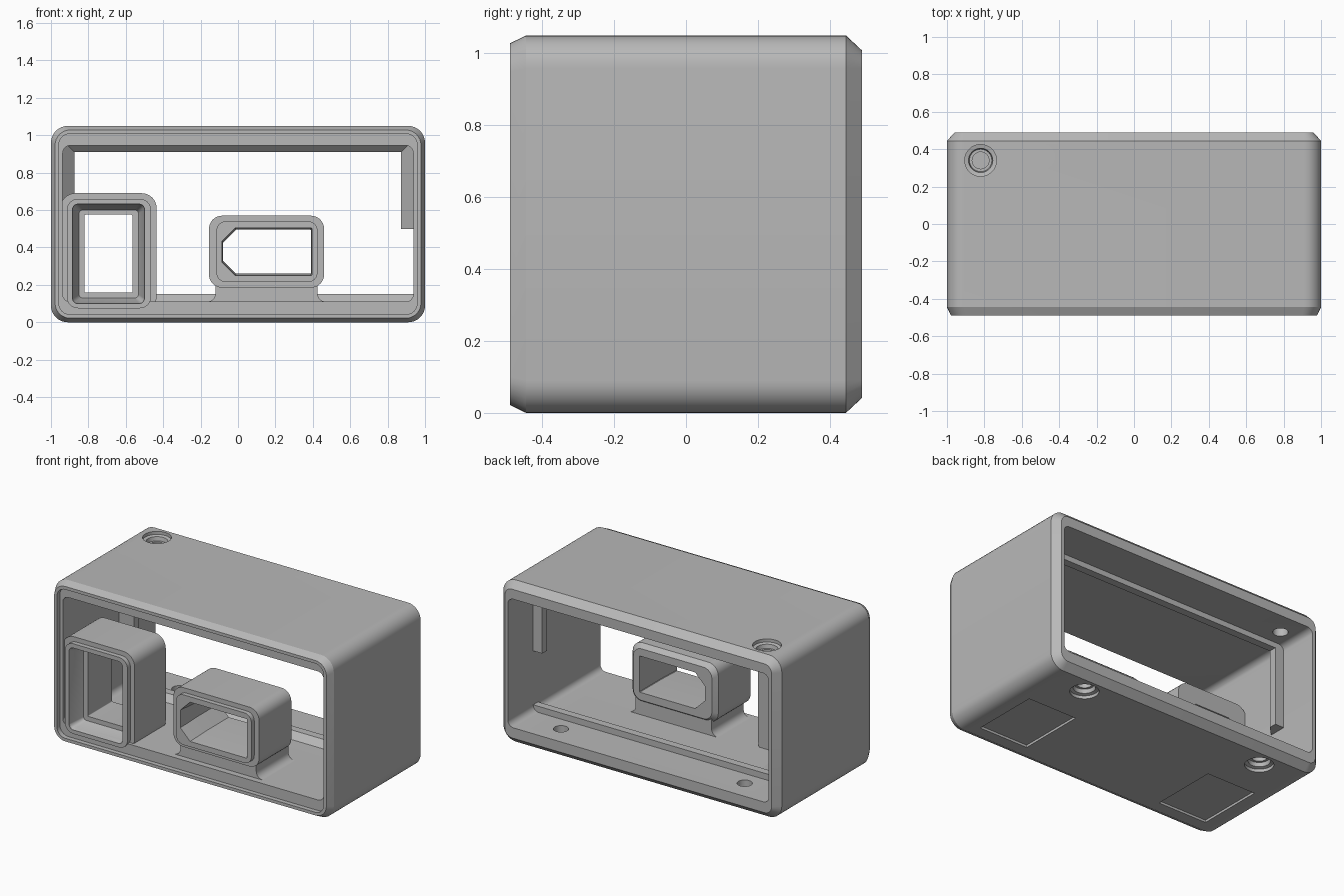
import bpy, bmesh, math
from mathutils import Vector

if "Cube" in bpy.data.objects:
    bpy.data.objects.remove(bpy.data.objects["Cube"], do_unlink=True)

grey = bpy.data.materials.new("plain grey")
grey.use_nodes = True
grey.diffuse_color = (0.48, 0.48, 0.48, 1)
grey.node_tree.nodes["Principled BSDF"].inputs["Base Color"].default_value = grey.diffuse_color


def loft(name, rings):
    """Closed solid through rings of equal point count."""
    bm = bmesh.new()
    loops = [[bm.verts.new(p) for p in ring] for ring in rings]
    n = len(loops[0])
    for a, b in zip(loops, loops[1:]):
        for i in range(n):
            j = (i + 1) % n
            bm.faces.new((a[i], a[j], b[j], b[i]))
    bm.faces.new(loops[0])
    bm.faces.new(loops[-1][::-1])
    bmesh.ops.recalc_face_normals(bm, faces=bm.faces)
    me = bpy.data.meshes.new(name)
    bm.to_mesh(me)
    bm.free()
    me.materials.append(grey)
    ob = bpy.data.objects.new(name, me)
    bpy.context.collection.objects.link(ob)
    return ob


def rect_ring(y, x0, x1, z0, z1, radii, seg=8):
    """Rounded rectangle facing front; radii run from the top +x corner round."""
    if not isinstance(radii, tuple):
        radii = (radii,) * 4
    corners = ((x1, z1, -1, -1), (x0, z1, 1, -1), (x0, z0, 1, 1), (x1, z0, -1, 1))
    pts = []
    for k, ((cx, cz, sx, sz), r) in enumerate(zip(corners, radii)):
        for i in range(seg + 1):
            a = math.pi / 2 * (k + i / seg)
            pts.append((cx + sx * r + r * math.cos(a), y, cz + sz * r + r * math.sin(a)))
    return pts


def box_loft(name, sections, seg=8):
    return loft(name, [rect_ring(*s, seg=seg) for s in sections])


def prism(name, profile, axis, lo, hi):
    """Extrude a 2D profile along x, y or z."""
    place = {"x": lambda u, v, t: (t, u, v),
             "y": lambda u, v, t: (u, t, v),
             "z": lambda u, v, t: (v, u, t)}[axis]
    return loft(name, [[place(u, v, t) for u, v in profile] for t in (lo, hi)])


def cut(ob, cutters, keep=False):
    for c in cutters:
        m = ob.modifiers.new("cut", "BOOLEAN")
        m.operation, m.solver, m.object = "DIFFERENCE", "EXACT", c
        bpy.context.view_layer.objects.active = ob
        bpy.ops.object.modifier_apply(modifier=m.name)
    if not keep:
        for c in cutters:
            bpy.data.objects.remove(c, do_unlink=True)


def screw_cutter(x, y, z, d):
    steps = ((-.02, .085), (.02, .085), (.025, .065), (.05, .06), (.05, .045), (.15, .045))
    circle = [(math.cos(a), math.sin(a)) for a in (i * math.tau / 32 for i in range(32))]
    return loft("screw_cutter", [[(x + r * c, y + r * s, z + d * h) for c, s in circle]
                                 for h, r in steps])


H = 1.05          # case height
FLOOR, ROOF, WALL = .11, .945, .937


def shell_section(y, inset, r):
    return (y, -1 + inset, 1 - inset, inset, H - inset, r)


# Outer case: chamfered sleeve open at front and back
shell = box_loft("case_shell", [shell_section(-.49, .022, .08), shell_section(-.445, 0, .09),
                                shell_section(.445, 0, .09), shell_section(.49, .042, .05)])
cavity = box_loft("cavity", [(y, -WALL, WALL, FLOOR, ROOF, .04) for y in (-.6, .6)])
rebate = box_loft("rebate", [shell_section(y, .042, .06) for y in (-.6, -.46)])
screws = [screw_cutter(-.82, .34, H, -1)] + [screw_cutter(s * .66, .34, 0, 1) for s in (-1, 1)]

# Shallow foot pockets underneath
feet = [prism("foot_pocket", ((-.37, -.02), (.07, -.02), (.07, .015), (-.37, .015)),
              "x", s * .675 - .175, s * .675 + .175) for s in (-1, 1)]

# Stepped opening of the tall housing
tall_hole = box_loft("tall_hole", [(-.6, -.885, -.5, .1, .632, .03),
                                   (-.46, -.885, -.5, .1, .632, .03),
                                   (-.37, -.85, -.532, .13, .6, .02),
                                   (-.37, -.82, -.565, .16, .575, .005),
                                   (.1, -.82, -.565, .16, .575, .005)])
cut(shell, [cavity, rebate] + screws + feet)
cut(shell, [tall_hole], keep=True)

# Tall housing in the lower corner, with a narrower collar in front
tall = box_loft("tall_housing", [(-.47, -.915, -.465, .075, .66, .06),
                                 (-.44, -.915, -.465, .075, .66, .06),
                                 (-.44, -.95, -.435, .06, .69, .08),
                                 (-.12, -.95, -.435, .06, .69, .08)])
cut(tall, [tall_hole])

# Wide socket housing on a pedestal, with a keyed opening
socket = box_loft("socket_housing", [(-.47, -.115, .425, .215, .54, .05),
                                     (-.44, -.115, .425, .215, .54, .05),
                                     (-.44, -.155, .46, .185, .57, .07),
                                     (-.11, -.155, .46, .185, .57, .07),
                                     (-.08, -.13, .435, .21, .545, .06)])
key = (.003, .07, .07, .003)
cut(socket, [box_loft("socket_hole", [(-.6, -.085, .395, .25, .505, key),
                                      (-.47, -.085, .395, .25, .505, key),
                                      (-.3, -.08, .39, .26, .495, key),
                                      (.1, -.08, .39, .26, .495, key)], seg=1)])

# Pedestal with concave fillets at its foot
R = .045
arc = [(R - R * math.cos(a), R - R * math.sin(a)) for a in (i * math.pi / 12 for i in range(7))]
right = [(.425 + u, FLOOR + v) for u, v in arc]
left = [(-.12 - u, FLOOR + v) for u, v in reversed(arc)]
foot = right + [(.425 + R, FLOOR - .02), (-.12 - R, FLOOR - .02)] + left
pedestal = prism("socket_pedestal", foot + [(-.12, .23), (.425, .23)], "y", -.42, -.09)


def ridge(name, surface, d, k, axis, lo, hi):
    """Stop with a sloped front and square back, rising k from a surface."""
    e = .02
    prof = ((.18 - k - e, surface - d * e), (.18, surface + d * k),
            (.23, surface + d * k), (.23, surface - d * e))
    return prism(name, prof, axis, lo, hi)


# Panel stops round the inside
stops = [ridge("floor_stop", FLOOR, 1, .04, "x", -WALL - .01, WALL + .01),
         ridge("roof_stop", ROOF, -1, .035, "x", -WALL - .01, WALL + .01),
         ridge("left_wall_stop", WALL, -1, .065, "z", .5, ROOF + .01),
         ridge("right_wall_stop", -WALL, 1, .063, "z", .4, ROOF + .01)]

# Smooth the rounded faces, keep edges sharp
for ob in [shell, tall, socket, pedestal] + stops:
    bpy.ops.object.select_all(action="DESELECT")
    ob.select_set(True)
    bpy.context.view_layer.objects.active = ob
    bpy.ops.object.shade_smooth_by_angle(angle=math.radians(22))
